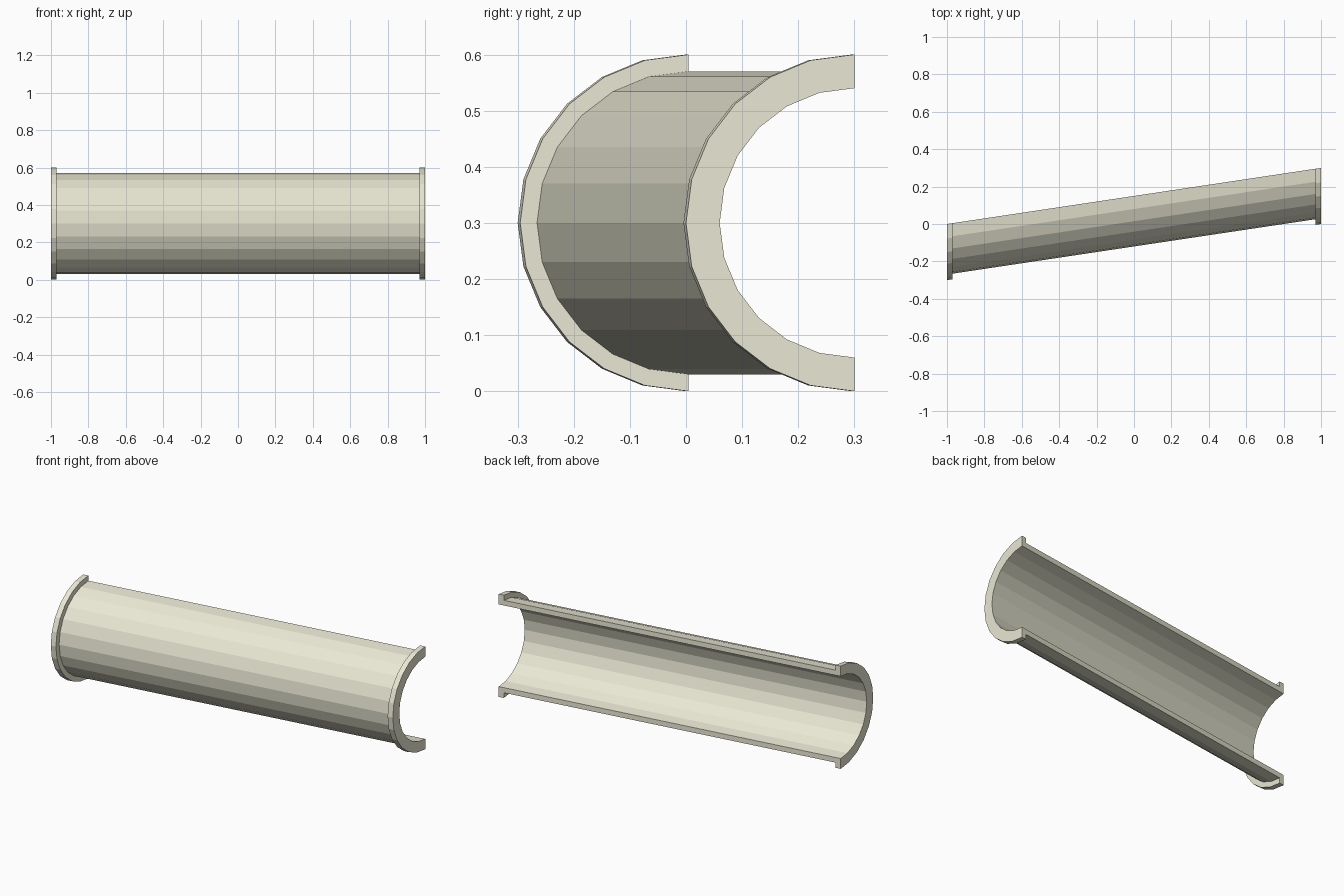
import bpy, bmesh
from math import sin, cos, pi

if "Cube" in bpy.data.objects:
    bpy.data.objects.remove(bpy.data.objects["Cube"])

SEGMENTS = 12            # facets around the half circle
R_IN, R_PIPE, R_FLANGE = 0.24, 0.27, 0.30
HALF, RIM = 1.0, 0.97    # pipe end and inner side of the flange

# Lengthwise wall profile (x, radius): thin wall with a flange at each end
end = [(RIM, R_PIPE), (RIM, R_FLANGE), (HALF, R_FLANGE), (HALF, R_IN)]
profile = end + [(-x, r) for x, r in reversed(end)]


def point(x, r, a):
    # half circle bulging to the front, skewed back along the length
    return (x, 0.15 * (x + 1) - r * sin(a), 0.30 + r * cos(a))


bm = bmesh.new()
rings = [[bm.verts.new(point(x, r, pi * i / SEGMENTS)) for x, r in profile]
         for i in range(SEGMENTS + 1)]

# Swept wall
n = len(profile)
for a, b in zip(rings, rings[1:]):
    for j in range(n):
        k = (j + 1) % n
        bm.faces.new((a[j], a[k], b[k], b[j]))

# Flat cut faces along the open side
bm.faces.new(rings[0])
bm.faces.new(rings[-1])
bmesh.ops.recalc_face_normals(bm, faces=bm.faces)

mesh = bpy.data.meshes.new("half_pipe")
bm.to_mesh(mesh)
bm.free()
pipe = bpy.data.objects.new("half_pipe", mesh)
bpy.context.collection.objects.link(pipe)

# Cream colour
mat = bpy.data.materials.new("cream")
mat.diffuse_color = (0.82, 0.81, 0.66, 1)
mat.use_nodes = True
mat.node_tree.nodes["Principled BSDF"].inputs["Base Color"].default_value = mat.diffuse_color
mesh.materials.append(mat)
